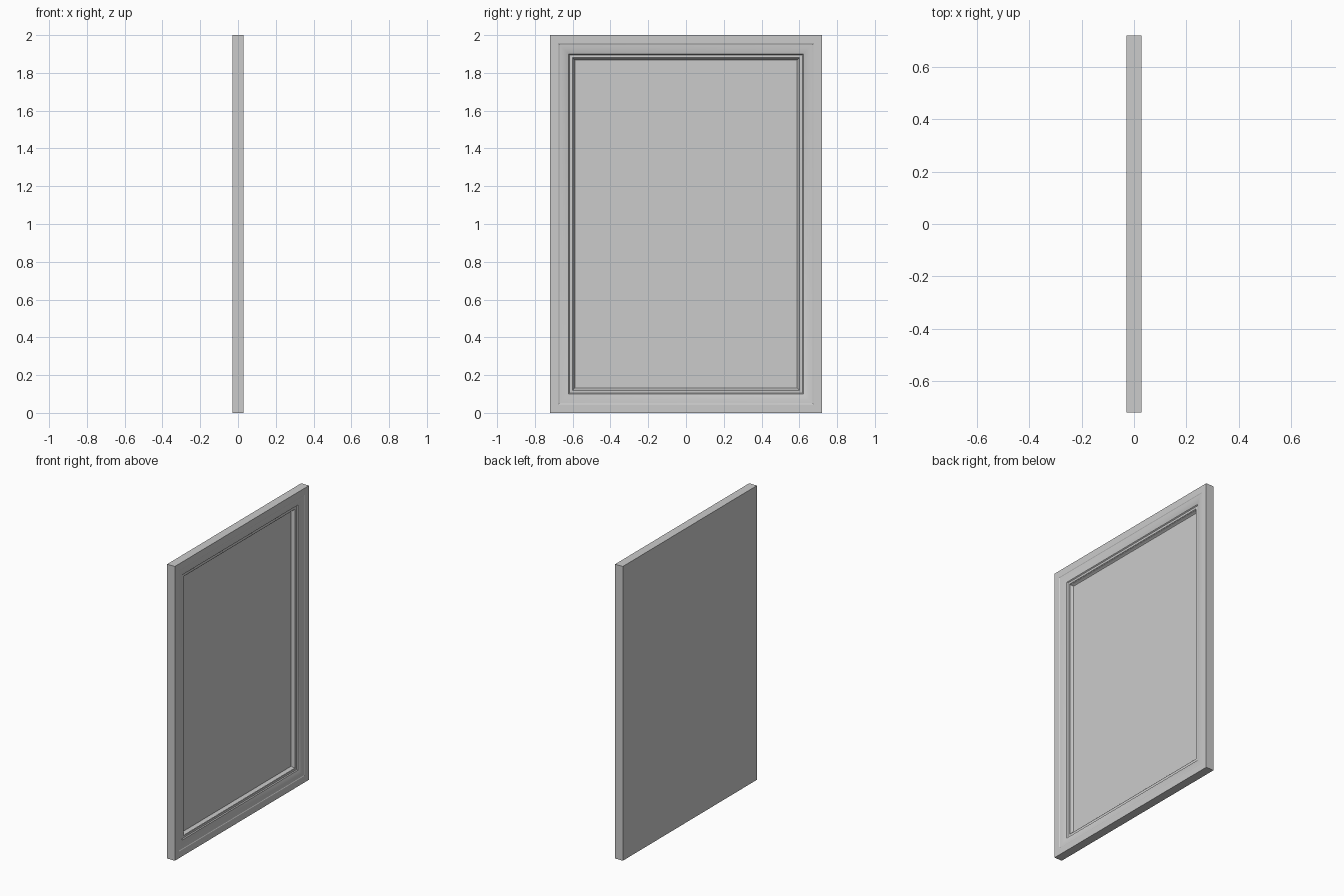
import bpy, bmesh

if "Cube" in bpy.data.objects:
    bpy.data.objects.remove(bpy.data.objects["Cube"])

HALF_W, HEIGHT = 0.72, 2.0
# moulding cross-section: (inset from outer edge, x)
PROFILE = [
    (0.0, -0.029), (0.0, 0.029), (0.045, 0.029), (0.049, 0.0265),
    (0.060, 0.0255), (0.072, 0.0235), (0.084, 0.0205), (0.094, 0.0165),
    (0.099, 0.0150), (0.104, 0.0090), (0.108, 0.0085), (0.113, 0.0100),
    (0.119, 0.0095), (0.122, 0.0070), (0.124, -0.0010), (0.132, -0.0120),
]


def ring(bm, inset, x):
    """Rectangle of four mitred corners at one profile point."""
    w = HALF_W - inset
    return [bm.verts.new((x, y, z)) for y, z in (
        (-w, inset), (w, inset), (w, HEIGHT - inset), (-w, HEIGHT - inset))]


def make_object(name, bm):
    mesh = bpy.data.meshes.new(name)
    bm.to_mesh(mesh)
    bm.free()
    obj = bpy.data.objects.new(name, mesh)
    bpy.context.collection.objects.link(obj)
    return obj


# frame: mitred moulding lofted between rings, closed by the flat back
bm = bmesh.new()
rings = [ring(bm, *p) for p in PROFILE]
for a, b in zip(rings, rings[1:]):
    for i in range(4):
        j = (i + 1) % 4
        bm.faces.new((a[i], a[j], b[j], b[i]))
bm.faces.new(rings[0][::-1])
frame = make_object("frame", bm)

# panel: flat recessed face seated in the moulding
bm = bmesh.new()
bm.faces.new(ring(bm, *PROFILE[-1]))
panel = make_object("panel", bm)

# smooth the moulding curve, keep mitres and steps sharp
bpy.context.view_layer.objects.active = frame
frame.select_set(True)
bpy.ops.object.shade_smooth_by_angle(angle=0.45)
